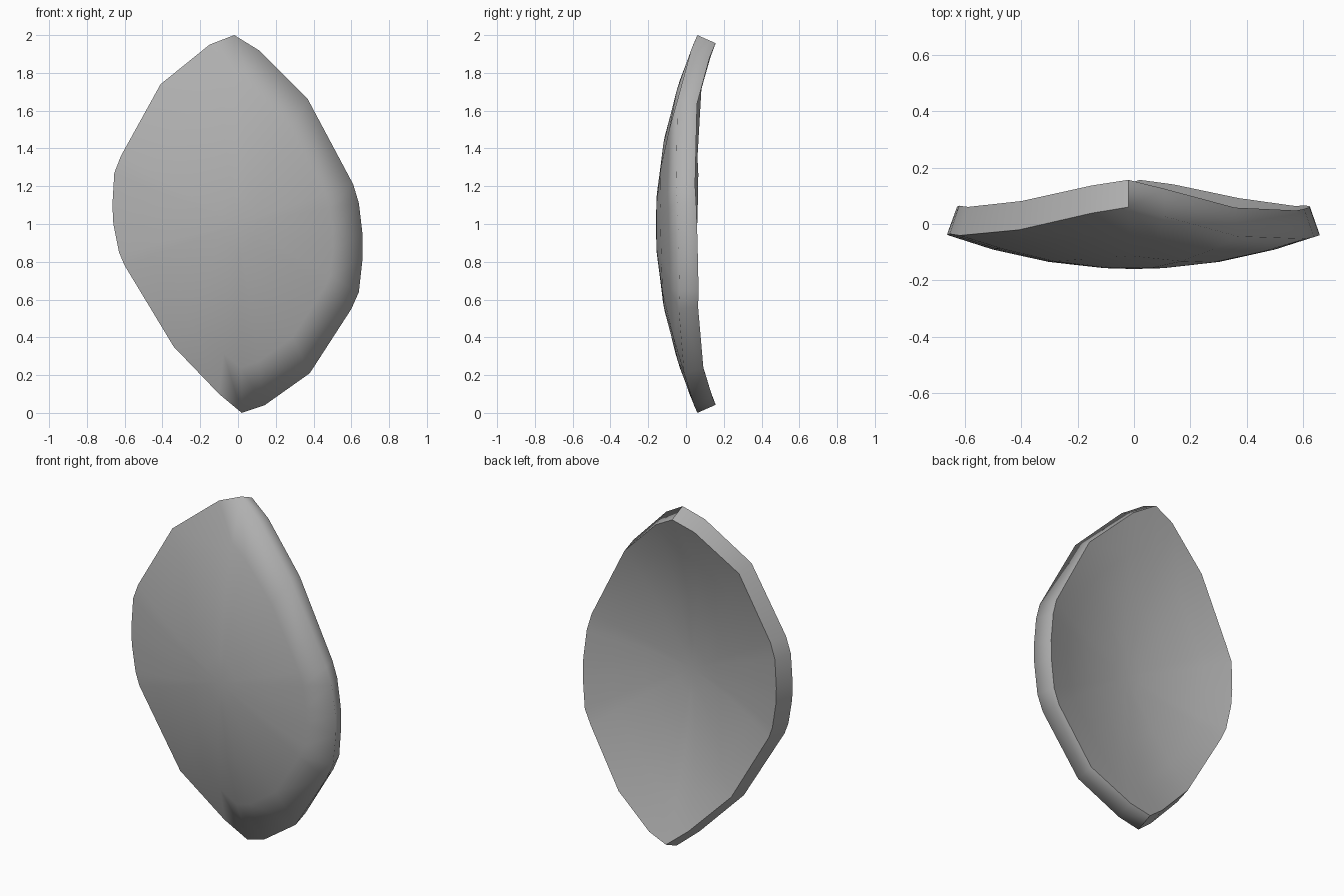
import bpy, bmesh
from mathutils import Vector

if "Cube" in bpy.data.objects:
    bpy.data.objects.remove(bpy.data.objects["Cube"])

# Outline of the plate seen from the front (x, z), clockwise from the top tip
OUTLINE = [(-0.02, 2.0), (0.11, 1.92), (0.37, 1.66), (0.61, 1.21), (0.64, 1.11),
           (0.66, 0.94), (0.66, 0.82), (0.64, 0.64), (0.60, 0.55), (0.38, 0.21),
           (0.14, 0.04), (0.02, 0.0), (-0.10, 0.10), (-0.34, 0.35), (-0.60, 0.78),
           (-0.63, 0.85), (-0.66, 1.0), (-0.665, 1.1), (-0.655, 1.27),
           (-0.62, 1.36), (-0.41, 1.74), (-0.15, 1.95)]
BOTTOM_TIP = 11
RINGS = (1.0, 0.76, 0.46, 0.16)
THICK = 0.106
CROSS = 0.3
N = len(OUTLINE)


def surface(x, z, depth):
    """Point on the doubly curved shell, offset backwards along its normal."""
    dz = z - 1
    p = Vector((x, -0.16 + 0.275 * x * x + 0.22 * dz * dz - CROSS * x * x * dz * dz, z))
    n = Vector((-0.55 * x + 2 * CROSS * x * dz * dz, 1,
                -0.44 * dz + 2 * CROSS * x * x * dz)).normalized()
    return p + n * depth


bm = bmesh.new()


def shell(depth, flip):
    """Concentric rings closed by a centre fan; returns the rim vertices."""
    rings = [[bm.verts.new(surface(x * s, 1 + (z - 1) * s, depth)) for x, z in OUTLINE]
             for s in RINGS]
    centre = bm.verts.new(surface(0, 1, depth))
    for i in range(N):
        j = (i + 1) % N
        faces = [[a[i], a[j], b[j], b[i]] for a, b in zip(rings, rings[1:])]
        faces.append([rings[-1][i], rings[-1][j], centre])
        for f in faces:
            bm.faces.new(f[::-1] if flip else f)
    return rings[0]


# Convex front, concave back and the rim joining them
front = shell(0, False)
back = shell(THICK, True)
for i in range(N):
    j = (i + 1) % N
    bm.faces.new((front[i], back[i], back[j], front[j]))
bmesh.ops.recalc_face_normals(bm, faces=bm.faces)

# Smooth shading: back rim is crisp, front rim only on the left side
for f in bm.faces:
    f.smooth = True
for i in range(N):
    j = (i + 1) % N
    bm.edges.get((back[i], back[j])).smooth = False
    if i >= BOTTOM_TIP:
        bm.edges.get((front[i], front[j])).smooth = False
for i in (0, BOTTOM_TIP):
    bm.edges.get((front[i], back[i])).smooth = False

mesh = bpy.data.meshes.new("curved_plate")
bm.to_mesh(mesh)
bm.free()
plate = bpy.data.objects.new("curved_plate", mesh)
bpy.context.collection.objects.link(plate)

# Dark grey finish
grey = bpy.data.materials.new("dark_grey")
grey.diffuse_color = (0.44, 0.44, 0.44, 1)
grey.use_nodes = True
grey.node_tree.nodes["Principled BSDF"].inputs["Base Color"].default_value = grey.diffuse_color
mesh.materials.append(grey)
